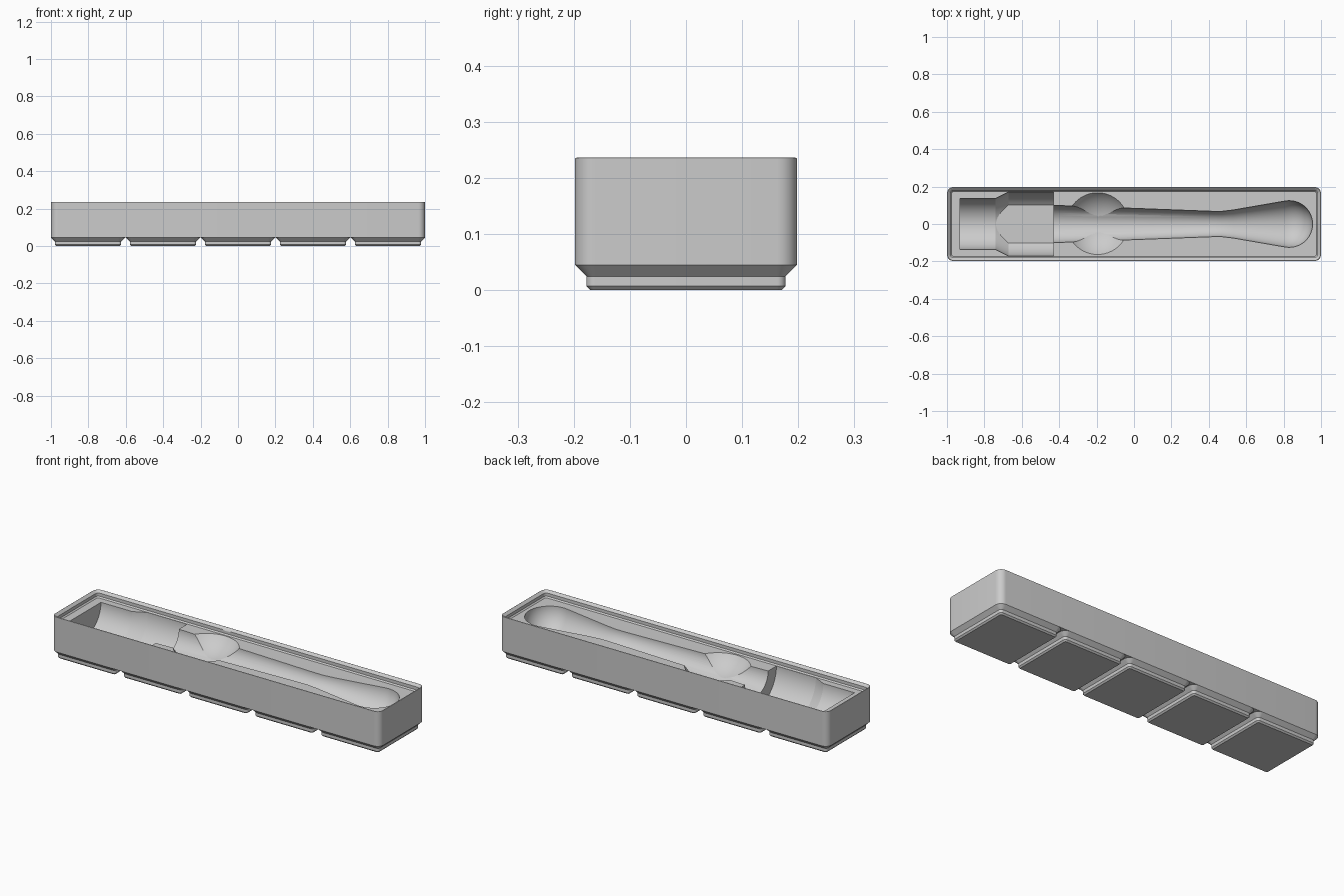
import bpy, bmesh, math
from mathutils import Vector

old = bpy.data.objects.get("Cube")
if old:
    bpy.data.objects.remove(old, do_unlink=True)

MM = 2 / 209.5            # one millimetre in model units
FLOOR = 21 * MM           # level of the tray's upper deck

gray = bpy.data.materials.new("light_gray")
gray.use_nodes = True
gray.diffuse_color = (0.6, 0.6, 0.6, 1)
gray.node_tree.nodes["Principled BSDF"].inputs["Base Color"].default_value = (0.6, 0.6, 0.6, 1)


def make_object(name, bm):
    bmesh.ops.recalc_face_normals(bm, faces=bm.faces)
    mesh = bpy.data.meshes.new(name)
    bm.to_mesh(mesh)
    bm.free()
    mesh.materials.append(gray)
    obj = bpy.data.objects.new(name, mesh)
    bpy.context.collection.objects.link(obj)
    return obj


def bridge(bm, a, b):
    for i in range(len(a)):
        j = (i + 1) % len(a)
        bm.faces.new((a[i], a[j], b[j], b[i]))


def rounded_ring(bm, hx, hy, radius, z, steps=8):
    """Rounded rectangle, all sizes in millimetres."""
    verts = []
    for corner, (sx, sy) in enumerate(((1, 1), (-1, 1), (-1, -1), (1, -1))):
        for k in range(steps + 1):
            a = math.pi / 2 * (corner + k / steps)
            verts.append(bm.verts.new(((sx * (hx - radius) + radius * math.cos(a)) * MM,
                                       (sy * (hy - radius) + radius * math.sin(a)) * MM,
                                       z * MM)))
    return verts


def rounded_loft(name, hx, hy, profile):
    """Stack of rounded rectangles; profile holds (inset, height)."""
    bm = bmesh.new()
    rings = [rounded_ring(bm, hx - i, hy - i, max(3.75 - i, 0.8), z) for i, z in profile]
    for a, b in zip(rings, rings[1:]):
        bridge(bm, a, b)
    bm.faces.new(rings[0])
    bm.faces.new(rings[-1])
    return make_object(name, bm)


def smooth(obj):
    bpy.ops.object.select_all(action='DESELECT')
    obj.select_set(True)
    bpy.context.view_layer.objects.active = obj
    bpy.ops.object.shade_smooth_by_angle(angle=math.radians(24))


def cut(obj, cutter):
    mod = obj.modifiers.new("hollow", 'BOOLEAN')
    mod.operation = 'DIFFERENCE'
    mod.solver = 'EXACT'
    mod.object = cutter
    bpy.context.view_layer.objects.active = obj
    bpy.ops.object.modifier_apply(modifier=mod.name)
    bpy.data.objects.remove(cutter, do_unlink=True)


# Tray: straight walls, stacking lip, upper deck
tray = rounded_loft("tray_body", 104.75, 20.75, [
    (0, 4.75), (0, 24.45), (0.1, 24.65), (0.33, 24.75), (0.65, 24.65),
    (1.9, 23.5), (1.9, 21.7), (2.6, 21)])

# Tool hollow: revolved along x, (x, radius), ending in a ball
profile = [(-0.93, 0.137), (-0.74, 0.137), (-0.67, 0.172), (-0.43, 0.172),
           (-0.43, 0.1), (0.42, 0.068), (0.47, 0.068), (0.53, 0.075)]
for k in range(12):
    a = math.radians(100 - 100 * k / 12)
    profile.append((0.83 + 0.125 * math.cos(a), 0.125 * math.sin(a)))

bm = bmesh.new()
SIDES = 64
rings = []
for x, r in profile:
    rings.append([bm.verts.new((x, r * math.cos(t), FLOOR + r * math.sin(t)))
                  for t in (2 * math.pi * (k + 0.5) / SIDES for k in range(SIDES))])
for a, b in zip(rings, rings[1:]):
    bridge(bm, a, b)
bm.faces.new(rings[0])
tip = bm.verts.new((0.955, 0, FLOOR))
for k in range(SIDES):
    bm.faces.new((rings[-1][k], rings[-1][(k + 1) % SIDES], tip))

# Flat bottom under the wide collar
res = bmesh.ops.bisect_plane(bm, geom=bm.verts[:] + bm.edges[:] + bm.faces[:],
                             plane_co=Vector((0, 0, FLOOR - 0.138)),
                             plane_no=Vector((0, 0, -1)), clear_outer=True)
edges = [e for e in bm.edges if e.is_boundary]
bmesh.ops.holes_fill(bm, edges=edges, sides=0)
cut(tray, make_object("tool_cutter", bm))

# Finger scoop: shallow spherical bowl across the neck
bm = bmesh.new()
bmesh.ops.create_uvsphere(bm, u_segments=96, v_segments=64, radius=0.203)
bmesh.ops.translate(bm, verts=bm.verts, vec=(-0.195, 0.002, FLOOR + 0.118))
cut(tray, make_object("scoop_cutter", bm))
smooth(tray)

# Five stepped feet
for i in range(5):
    foot = rounded_loft(f"foot_{i + 1}", 20.75, 20.75,
                        [(2.95, 0), (2.15, 0.8), (2.15, 2.6), (0, 4.75)])
    foot.location.x = (i - 2) * 42 * MM
    smooth(foot)
